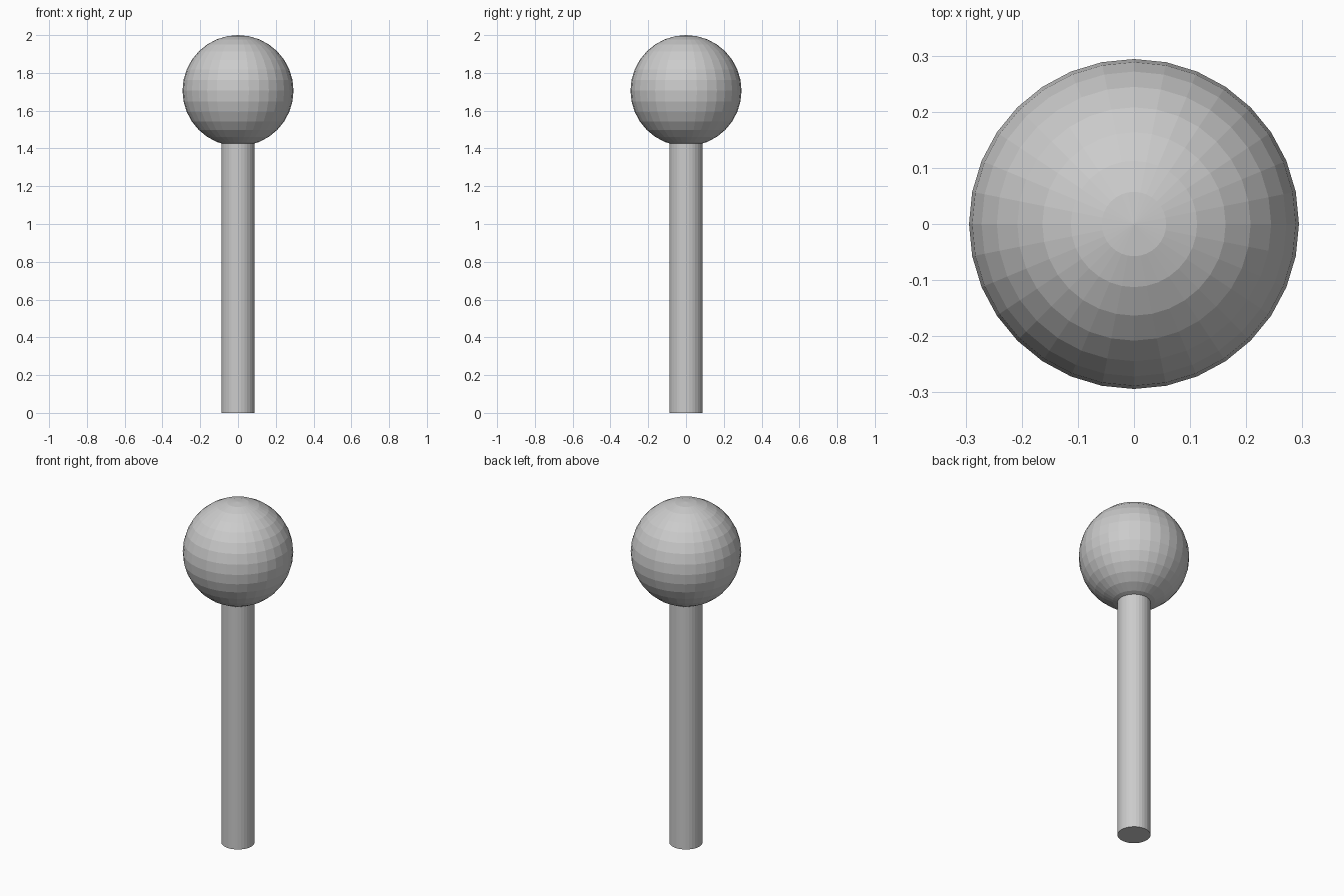
import bpy

if "Cube" in bpy.data.objects:
    bpy.data.objects.remove(bpy.data.objects["Cube"])

R_BALL, R_SHAFT, SHAFT_TOP = 0.294, 0.088, 1.45

# Straight shaft, its top end just inside the ball
bpy.ops.mesh.primitive_cylinder_add(vertices=32, radius=R_SHAFT, depth=SHAFT_TOP,
                                    location=(0, 0, SHAFT_TOP / 2))
bpy.context.object.name = "shaft"

# Faceted ball on top
bpy.ops.mesh.primitive_uv_sphere_add(segments=32, ring_count=16, radius=R_BALL,
                                     location=(0, 0, 2 - R_BALL))
bpy.context.object.name = "ball"
